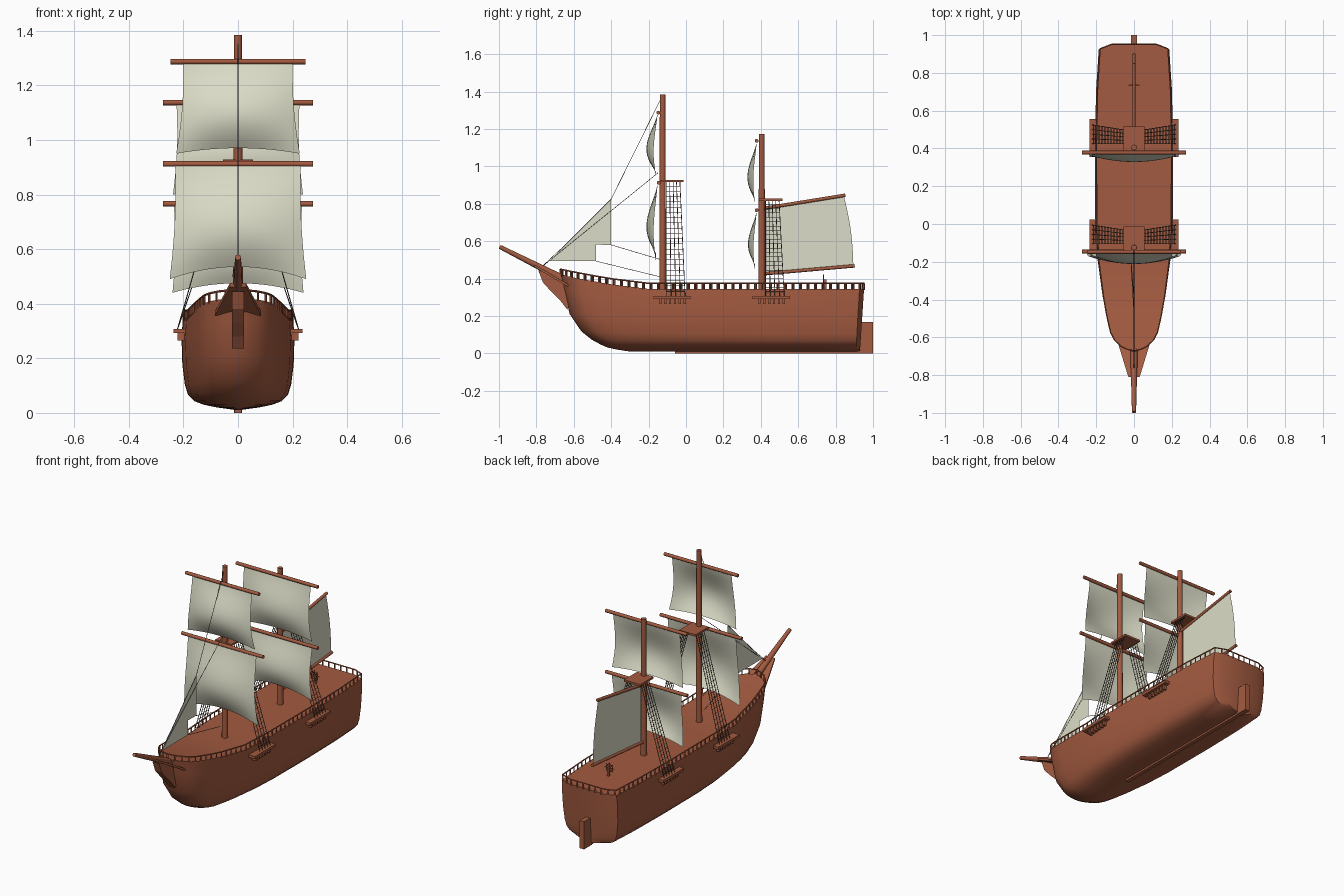
import bpy, bmesh, math
from mathutils import Vector, Matrix

if "Cube" in bpy.data.objects:
    bpy.data.objects.remove(bpy.data.objects["Cube"])


def material(name, rgb):
    m = bpy.data.materials.new(name)
    m.diffuse_color = (*rgb, 1)
    m.use_nodes = True
    m.node_tree.nodes["Principled BSDF"].inputs["Base Color"].default_value = m.diffuse_color
    return m


WOOD = material("wood", (0.37, 0.105, 0.052))
SAIL = material("canvas", (0.72, 0.72, 0.58))
ROPE = material("rope", (0.09, 0.07, 0.055))


def finish(name, bm, mat, smooth=True, solid=True):
    if solid:
        bmesh.ops.recalc_face_normals(bm, faces=bm.faces)
    me = bpy.data.meshes.new(name)
    bm.to_mesh(me)
    bm.free()
    me.materials.append(mat)
    ob = bpy.data.objects.new(name, me)
    bpy.context.collection.objects.link(ob)
    if smooth:
        bpy.ops.object.select_all(action='DESELECT')
        ob.select_set(True)
        bpy.context.view_layer.objects.active = ob
        bpy.ops.object.shade_smooth_by_angle(angle=math.radians(35))
    return ob


def rods(name, segs, r1, r2=None, sides=12, mat=WOOD):
    """Tapered round bars between pairs of points, in one object."""
    bm = bmesh.new()
    for a, b in segs:
        a, b = Vector(a), Vector(b)
        d = b - a
        rot = d.to_track_quat('Z', 'Y').to_matrix().to_4x4()
        bmesh.ops.create_cone(bm, cap_ends=True, segments=sides, radius1=r1,
                              radius2=r1 if r2 is None else r2, depth=d.length,
                              matrix=Matrix.Translation((a + b) / 2) @ rot)
    return finish(name, bm, mat, sides > 6)


def boxes(name, spans):
    """Boxes given as (x0, x1, y0, y1, z0, z1)."""
    bm = bmesh.new()
    for x0, x1, y0, y1, z0, z1 in spans:
        m = Matrix.Translation(((x0 + x1) / 2, (y0 + y1) / 2, (z0 + z1) / 2)) \
            @ Matrix.Diagonal((x1 - x0, y1 - y0, z1 - z0, 1))
        bmesh.ops.create_cube(bm, size=1, matrix=m)
    return finish(name, bm, WOOD, False)


def prism(name, pts, offset):
    """Flat outline extruded by an offset."""
    bm = bmesh.new()
    f = bm.faces.new([bm.verts.new(p) for p in pts])
    r = bmesh.ops.extrude_face_region(bm, geom=[f])
    bmesh.ops.translate(bm, vec=offset, verts=[v for v in r['geom'] if isinstance(v, bmesh.types.BMVert)])
    return finish(name, bm, WOOD, False)


# Hull: closed waterlines lofted from keel to deck
PLAN = [(0, 0), (.005, .035), (.015, .07), (.035, .105), (.06, .127), (.11, .146),
        (.17, .164), (.29, .19), (.41, .202), (.66, .204), (.85, .198), (.985, .184), (1, .12), (1, 0)]
LEVELS = [(0, .03, -.30), (.03, .38, -.37), (.06, .62, -.42), (.1, .79, -.455), (.17, .9, -.505),
          (.28, .955, -.56), (.5, 1, -.622), (.8, 1.015, -.652), (1, .99, -.672)]


def deck_z(y):
    return .345 + .075 * (max(0, -.2 - y) / .47) ** 1.3


def waterline(t, f, bow):
    stern = .93 + .022 * t
    half = []
    for s, w in PLAN:
        y = bow + s * (stern - bow)
        half.append(Vector((w * f, y, .01 + t * (deck_z(y) - .01))))
    return half + [Vector((-p.x, p.y, p.z)) for p in half[-2:0:-1]]


bm = bmesh.new()
rings = [[bm.verts.new(p) for p in waterline(*lv)] for lv in LEVELS]
for lo, hi in zip(rings, rings[1:]):
    for i in range(len(lo)):
        j = (i + 1) % len(lo)
        bm.faces.new((lo[i], lo[j], hi[j], hi[i]))
h = len(PLAN)
for ring in (rings[0], rings[-1]):
    n = len(ring)
    bm.faces.new((ring[0], ring[1], ring[n - 1]))
    for i in range(1, h - 2):
        bm.faces.new((ring[i], ring[i + 1], ring[n - i - 1], ring[n - i]))
    bm.faces.new((ring[h - 2], ring[h - 1], ring[h]))
finish("hull", bm, WOOD)
boxes("keel", [(-.012, .012, -.06, .94, 0, .02)])
boxes("rudder", [(-.015, .015, .925, 1, 0, .168)])

# Railing: evenly spaced posts and a thin top rail following the deck edge
edge = [Vector((p.x * .985, p.y, p.z)) for p in waterline(*LEVELS[-1])]
up = Vector((0, 0, .03))
pairs = list(zip(edge, edge[1:] + edge[:1]))
posts, walked = [], 0
for a, b in pairs:
    length = (b - a).length
    while walked < length:
        p = a.lerp(b, walked / length)
        posts.append((p - up * .2, p + up))
        walked += .04
    walked -= length
rods("rail_posts", posts, .0045, sides=4)
rods("top_rail", [(a + up, b + up) for a, b in pairs], .004, sides=6)

# Bow: bowsprit, stem knee and head platform
rods("bowsprit", [((0, -.58, .36), (0, -.996, .57))], .022, .011)
prism("stem_knee", [(-.022, -.79, .445), (-.022, -.765, .38), (-.022, -.72, .33), (-.022, -.67, .28),
                    (-.022, -.635, .235), (-.022, -.6, .3), (-.022, -.63, .39)], (.044, 0, 0))
prism("head_platform", [(-.085, -.63, .37), (.085, -.63, .37), (.03, -.81, .475), (-.03, -.81, .475)], (0, 0, -.014))


# Sails: square sails bellying forward
def square_sail(name, y, top, bottom, w_top, w_bot, arch, belly):
    bm = bmesh.new()
    n = 14
    grid = []
    for j in range(n + 1):
        v = j / n
        row = []
        for i in range(n + 1):
            u = 2 * i / n - 1
            w = w_top + (w_bot - w_top) * v - .008 * math.sin(math.pi * v)
            z = top + (bottom - top) * v + arch * v * v * (1 - u * u)
            bulge = math.sin(math.pi * v ** 1.25) * (.3 + .7 * (1 - u * u)) * belly
            row.append(bm.verts.new((u * w, y - bulge - .008 * v, z)))
        grid.append(row)
    for j in range(n):
        for i in range(n):
            bm.faces.new((grid[j][i], grid[j + 1][i], grid[j + 1][i + 1], grid[j][i + 1]))
    finish(name, bm, SAIL, solid=False)


def flat_sail(name, pts, bow_out=0):
    """Fore-and-aft sail from four (y, z) corners."""
    a, b, c, d = (Vector((0, *p)) for p in pts)
    bm = bmesh.new()
    n = 8
    g = [[bm.verts.new(a.lerp(b, i / n).lerp(d.lerp(c, i / n), j / n) +
                       Vector((0, bow_out * math.sin(math.pi * j / n) * i / n, 0)))
          for i in range(n + 1)] for j in range(n + 1)]
    for j in range(n):
        for i in range(n):
            bm.faces.new((g[j][i], g[j][i + 1], g[j + 1][i + 1], g[j + 1][i]))
    bmesh.ops.remove_doubles(bm, verts=bm.verts, dist=1e-5)
    finish(name, bm, SAIL, solid=False)


square_sail("fore_topsail", -.152, 1.28, .95, .2, .226, .02, .055)
square_sail("fore_course", -.152, .905, .49, .23, .25, .045, .055)
square_sail("main_topsail", .378, 1.13, .80, .225, .238, .02, .045)
square_sail("main_course", .378, .76, .44, .235, .24, .035, .042)
flat_sail("spanker", [(.43, .775), (.845, .84), (.895, .465), (.43, .43)], .012)
flat_sail("outer_jib", [(-.73, .493), (-.48, .745), (-.48, .493), (-.73, .493)])
flat_sail("inner_jib", [(-.64, .585), (-.40, .825), (-.40, .58), (-.64, .585)])

# Masts, yards, gaff and boom
rods("fore_mast", [((0, -.125, .33), (0, -.125, 1.385))], .018, .015)
rods("main_mast", [((0, .405, .33), (0, .405, 1.172))], .018, .015)
for name, y, z, w in (("fore_upper_yard", -.148, 1.287, .247), ("fore_lower_yard", -.146, .912, .274),
                      ("main_upper_yard", .378, 1.137, .274), ("main_lower_yard", .378, .766, .274)):
    rods(name, [((-w, y, z), (w, y, z))], .01)
rods("gaff", [((0, .41, .775), (0, .852, .846))], .009)
rods("boom", [((0, .41, .425), (0, .902, .468))], .009)

# Tops, channels with chain plates, shrouds and ratlines for each mast
for name, y, top in (("fore", -.125, .922), ("main", .405, .822)):
    boxes(name + "_top", [(-.055, .055, y - .015, y + .112, top - .006, top + .006)])
    spans, shrouds, ratlines = [], [], []
    c = y + .05
    for s in (-1, 1):
        def span(x0, x1, *r):
            spans.append((min(s * x0, s * x1), max(s * x0, s * x1), *r))
        span(.19, .236, c - .1, c + .1, .292, .308)
        for k in range(6):
            yy = c - .062 + k * .026
            span(.195, .222, yy - .006, yy + .006, .265, .294)
        lines = []
        for k in range(5):
            lines.append((Vector((s * .222, c - .03 + k * .025, .305)),
                          Vector((s * .045, c - .03 + k * .018, top))))
        shrouds += lines
        count = 22
        for r in range(1, count):
            pts = [a.lerp(b, r / count) for a, b in lines]
            ratlines.append((pts[0], pts[-1]))
    boxes(name + "_channels", spans)
    rods(name + "_shrouds", shrouds, .002, sides=5, mat=ROPE)
    rods(name + "_ratlines", ratlines, .0013, sides=4, mat=ROPE)

# Stays and jib sheets
rods("stays", [((0, -.78, .455), (0, -.15, .965)), ((0, -.66, .565), (0, -.4, .825)),
               ((0, -.4, .825), (0, -.125, 1.38)), ((0, -.78, .455), (0, -.64, .585)),
               ((0, -.48, .493), (-.02, -.14, .41)), ((0, -.4, .58), (-.02, -.13, .5))],
     .0015, sides=5, mat=ROPE)

# Steering wheel on a pedestal
spokes = [((0, .735, .39), (.032 * math.cos(a), .735, .39 + .032 * math.sin(a)))
          for a in (k * math.pi / 4 for k in range(8))]
rods("wheel_spokes", spokes, .0025, sides=6)
bpy.ops.mesh.primitive_torus_add(location=(0, .735, .39), rotation=(math.pi / 2, 0, 0), major_radius=.022,
                                 minor_radius=.003, major_segments=20, minor_segments=6)
bpy.context.object.name = "wheel_rim"
bpy.context.object.data.materials.append(WOOD)
boxes("wheel_pedestal", [(-.006, .006, .737, .75, .34, .395)])
